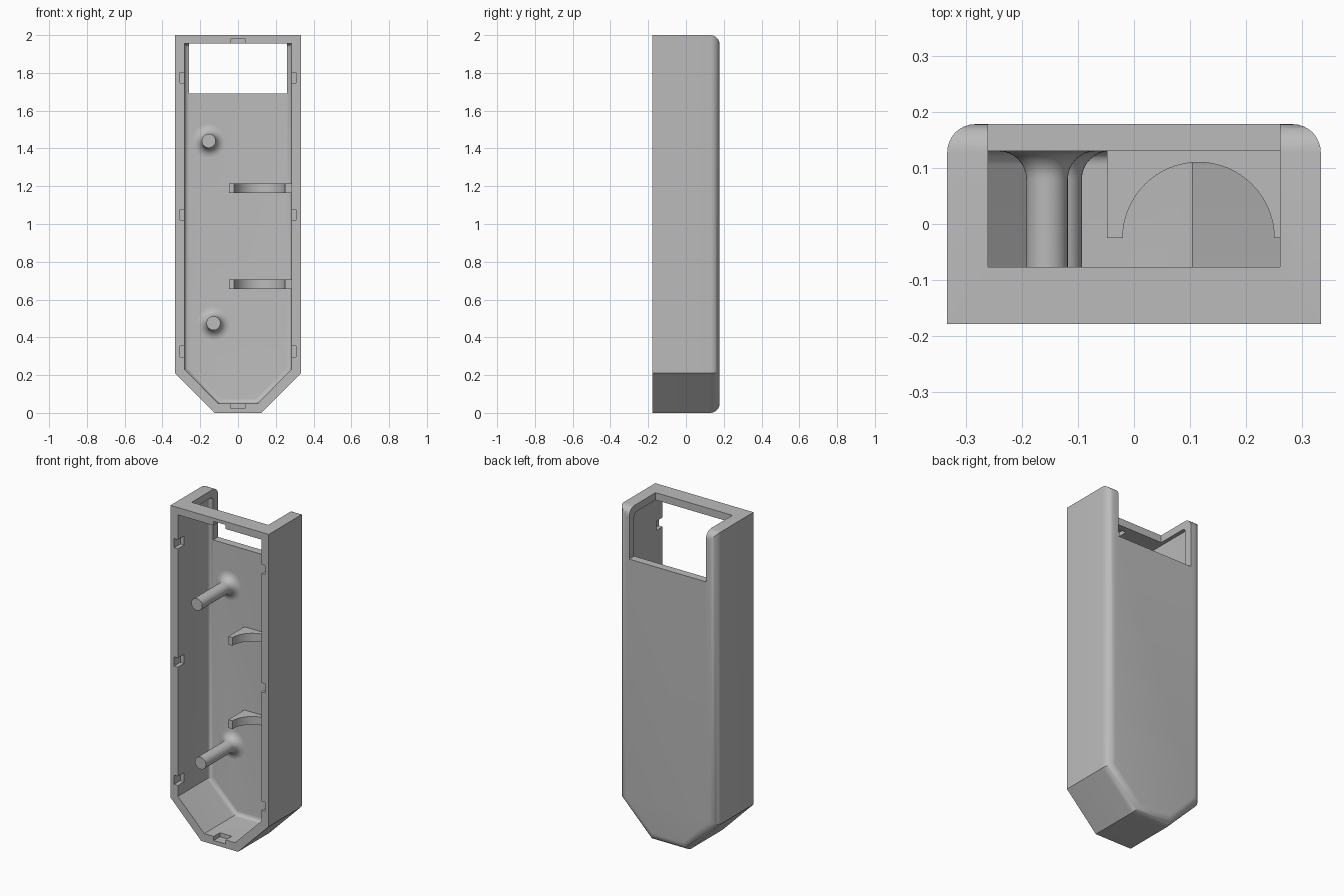
import bpy
import bmesh
import math
from mathutils import Matrix

cube = bpy.data.objects.get("Cube")
if cube:
    bpy.data.objects.remove(cube, do_unlink=True)

grey = bpy.data.materials.new("plain grey")
grey.use_nodes = True
colour = (0.5, 0.5, 0.5, 1)
grey.diffuse_color = colour
grey.node_tree.nodes["Principled BSDF"].inputs["Base Color"].default_value = colour

FRONT, BACK, FLOOR = -0.178, 0.178, 0.13
WALL = 0.05


def finish(name, bm):
    bmesh.ops.recalc_face_normals(bm, faces=bm.faces)
    mesh = bpy.data.meshes.new(name)
    bm.to_mesh(mesh)
    bm.free()
    mesh.materials.append(grey)
    obj = bpy.data.objects.new(name, mesh)
    bpy.context.collection.objects.link(obj)
    return obj


def tray_prism(name, outline, y0, y1, radius):
    """Outline in x, z pushed from y0 to y1, with its rear edges rounded."""
    bm = bmesh.new()
    face = bm.faces.new([bm.verts.new((x, y0, z)) for x, z in outline])
    ret = bmesh.ops.extrude_face_region(bm, geom=[face])
    new = [g for g in ret["geom"] if isinstance(g, bmesh.types.BMVert)]
    bmesh.ops.translate(bm, verts=new, vec=(0, y1 - y0, 0))
    bmesh.ops.recalc_face_normals(bm, faces=bm.faces)
    rear = [e for e in bm.edges if all(abs(v.co.y - y1) < 1e-5 for v in e.verts)]
    bmesh.ops.bevel(bm, geom=rear, offset=radius, segments=8, profile=0.5,
                    affect='EDGES')
    return finish(name, bm)


def add_box(bm, x0, x1, y0, y1, z0, z1):
    mat = (Matrix.Translation(((x0 + x1) / 2, (y0 + y1) / 2, (z0 + z1) / 2))
           @ Matrix.Diagonal((x1 - x0, y1 - y0, z1 - z0, 1)))
    bmesh.ops.create_cube(bm, size=1, matrix=mat)


def cut(obj, cutter):
    mod = obj.modifiers.new("cut", 'BOOLEAN')
    mod.operation = 'DIFFERENCE'
    mod.solver = 'EXACT'
    mod.object = cutter
    bpy.context.view_layer.objects.active = obj
    bpy.ops.object.modifier_apply(modifier=mod.name)
    bpy.data.objects.remove(cutter, do_unlink=True)


def smooth(obj):
    bpy.ops.object.select_all(action='DESELECT')
    obj.select_set(True)
    bpy.context.view_layer.objects.active = obj
    bpy.ops.object.shade_smooth_by_angle(angle=math.radians(30))


def hexagon(half, tip, shoulder, low, high):
    return [(-half, high), (half, high), (half, shoulder),
            (tip, low), (-tip, low), (-half, shoulder)]


# Shell: rounded tray hollowed from the front
shell = tray_prism("shell", hexagon(0.333, 0.125, 0.21, 0, 2), FRONT, BACK, 0.05)
cut(shell, tray_prism("cavity_cutter",
                      hexagon(0.283, 0.104, 0.23, WALL, 2 - WALL + 0.005),
                      -0.3, FLOOR, 0.025))

# Opening through the rear and top walls
bm = bmesh.new()
add_box(bm, -0.26, 0.26, -0.077, 0.3, 1.69, 2.1)
cut(shell, finish("window_cutter", bm))

# Snap notches in the inner rim
bm = bmesh.new()
for side in (-1, 1):
    for z in (0.325, 1.05, 1.775):
        xs = sorted((side * 0.27, side * 0.308))
        add_box(bm, *xs, -0.2, FRONT + 0.06, z - 0.028, z + 0.028)
for z0, z1 in ((0.025, 0.06), (1.94, 1.98)):
    add_box(bm, -0.04, 0.04, -0.2, FRONT + 0.06, z0, z1)
cut(shell, finish("notch_cutter", bm))
smooth(shell)


# Pegs with flared feet, lathed around the y axis
def peg(name, x, z, radius=0.037, flare=0.05, sides=40, steps=8):
    profile = [(radius, FRONT)]
    for i in range(steps + 1):
        a = math.pi / 2 * i / steps
        profile.append((radius + flare * (1 - math.cos(a)),
                        FLOOR - flare * (1 - math.sin(a))))
    profile.append((radius + flare, FLOOR + 0.01))
    bm = bmesh.new()
    rings = []
    for r, y in profile:
        angles = [math.tau * k / sides for k in range(sides)]
        rings.append([bm.verts.new((x + r * math.cos(a), y, z + r * math.sin(a)))
                      for a in angles])
    for low, high in zip(rings, rings[1:]):
        for k in range(sides):
            n = (k + 1) % sides
            bm.faces.new((low[k], low[n], high[n], high[k]))
    bm.faces.new(rings[0])
    bm.faces.new(rings[-1])
    smooth(finish(name, bm))


peg("upper_peg", -0.155, 1.44)
peg("lower_peg", -0.13, 0.475)


# Cradle ribs with a half-round cut
def cradle(name, z, thick=0.05, centre=0.115, radius=0.135, top=-0.025):
    arc = [(centre - radius * math.cos(math.pi * i / 32),
            top + radius * math.sin(math.pi * i / 32)) for i in range(33)]
    outline = [(-0.048, FLOOR + 0.01), (-0.048, top)] + arc
    outline += [(0.29, top), (0.29, FLOOR + 0.01)]
    bm = bmesh.new()
    face = bm.faces.new([bm.verts.new((x, y, z - thick / 2)) for x, y in outline])
    ret = bmesh.ops.extrude_face_region(bm, geom=[face])
    new = [g for g in ret["geom"] if isinstance(g, bmesh.types.BMVert)]
    bmesh.ops.translate(bm, verts=new, vec=(0, 0, thick))
    smooth(finish(name, bm))


cradle("upper_cradle", 1.19)
cradle("lower_cradle", 0.68)
